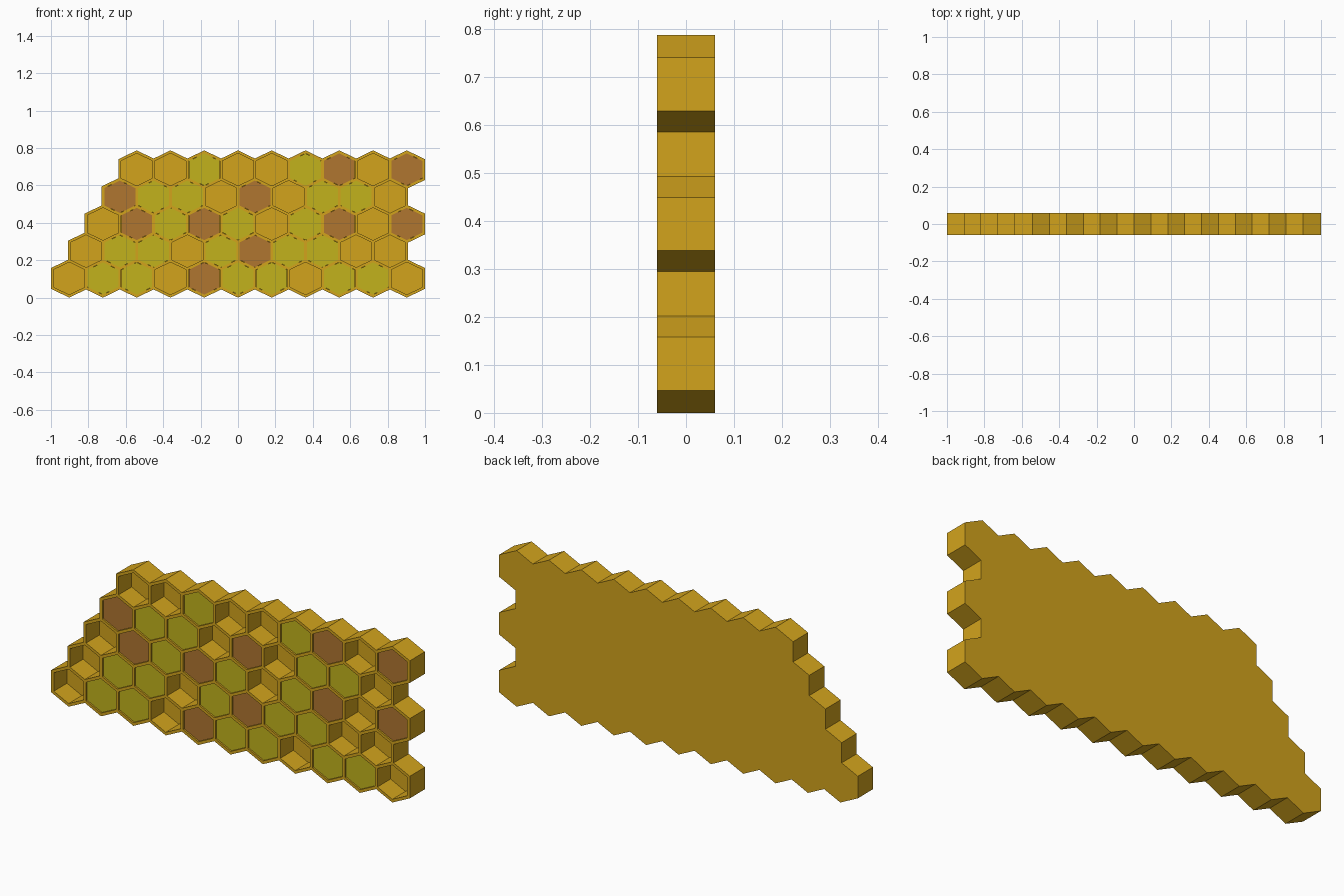
import bpy, bmesh, math
from mathutils import Vector

if "Cube" in bpy.data.objects:
    bpy.data.objects.remove(bpy.data.objects["Cube"])

PITCH_X, PITCH_Z = 0.1805, 0.1455   # cell spacing
T = 0.00725                         # half wall thickness
SLOPE = 0.482                       # slope of the slanted cell sides
FRONT, BACK, FLOOR, CAP = -0.06, 0.06, 0.045, -0.052
HALF = PITCH_X / 2
RISE = SLOPE * HALF
TIP = (PITCH_Z - RISE) / 2 + RISE   # half height of a cell on the grid
GROW = math.sqrt(1 + SLOPE ** 2)
BASE = TIP + T * GROW               # centre height of the bottom row

# bottom row first: G open cell, O honey, B brown cap; rows align to the right
ROWS = ["GOOGBOOGOOG", "GOOGOBOOGG", "GBOBOGOBGB", "BOOGBGOOG", "GGOGGOBGB"]


def material(name, rgb):
    m = bpy.data.materials.new(name)
    m.diffuse_color = (*rgb, 1)
    m.use_nodes = True
    m.node_tree.nodes["Principled BSDF"].inputs["Base Color"].default_value = m.diffuse_color
    return m


def finish(bm, name, mat):
    bmesh.ops.recalc_face_normals(bm, faces=bm.faces[:])
    me = bpy.data.meshes.new(name)
    bm.to_mesh(me)
    bm.free()
    me.materials.append(mat)
    ob = bpy.data.objects.new(name, me)
    bpy.context.collection.objects.link(ob)
    return ob


def hexagon(bm, x, z, y, inset=0.0):
    w = HALF - inset
    b = TIP - inset * GROW
    a = b - SLOPE * w
    pts = [(0, -b), (w, -a), (w, a), (0, b), (-w, a), (-w, -a)]
    return bm.faces.new([bm.verts.new((x + px, y, z + pz)) for px, pz in pts])


# cell centres
cells = []
for r, row in enumerate(ROWS):
    right = 1 - HALF - T - (r % 2) * HALF
    for i, kind in enumerate(row):
        cells.append((right - (len(row) - 1 - i) * PITCH_X, BASE + r * PITCH_Z, kind))

# comb: joined hexagons, inset to make the walls
bm = bmesh.new()
for x, z, _ in cells:
    hexagon(bm, x, z, FRONT)
bmesh.ops.remove_doubles(bm, verts=bm.verts[:], dist=0.002)
bm.normal_update()
pockets = bm.faces[:]
bmesh.ops.inset_individual(bm, faces=pockets, thickness=T, use_even_offset=True)

# thicken the outer wall by mitring the border outwards
moves = {}
for e in bm.edges:
    if e.is_boundary:
        a, b = e.verts
        n = (b.co - a.co).cross(Vector((0, 1, 0))).normalized()
        if n.dot((a.co + b.co) / 2 - e.link_faces[0].calc_center_median()) < 0:
            n = -n
        for v in e.verts:
            moves.setdefault(v, []).append(n)
for v, ns in moves.items():
    v.co += (ns[0] + ns[1]) * T / (1 + ns[0].dot(ns[1]))

# sink the pockets
bm.normal_update()
bmesh.ops.inset_individual(bm, faces=pockets, thickness=0, depth=FRONT - FLOOR)

# outer sides and flat back
border = [e for e in bm.edges if e.is_boundary]
ext = bmesh.ops.extrude_edge_only(bm, edges=border)["geom"]
for v in ext:
    if isinstance(v, bmesh.types.BMVert):
        v.co.y = BACK
bmesh.ops.holes_fill(bm, edges=[e for e in bm.edges if e.is_boundary], sides=0)
finish(bm, "comb", material("wax", (0.65, 0.37, 0.012)))

# filled cells
for kind, name, rgb in (("O", "honey_cells", (0.54, 0.45, 0.012)),
                        ("B", "capped_cells", (0.434, 0.18, 0.03))):
    bm = bmesh.new()
    for x, z, k in cells:
        if k == kind:
            hexagon(bm, x, z, CAP, T + 0.0003)
    geom = bmesh.ops.extrude_face_region(bm, geom=bm.faces[:], use_keep_orig=True)["geom"]
    for v in geom:
        if isinstance(v, bmesh.types.BMVert):
            v.co.y = FLOOR - 0.0005
    finish(bm, name, material(name + "_colour", rgb))
